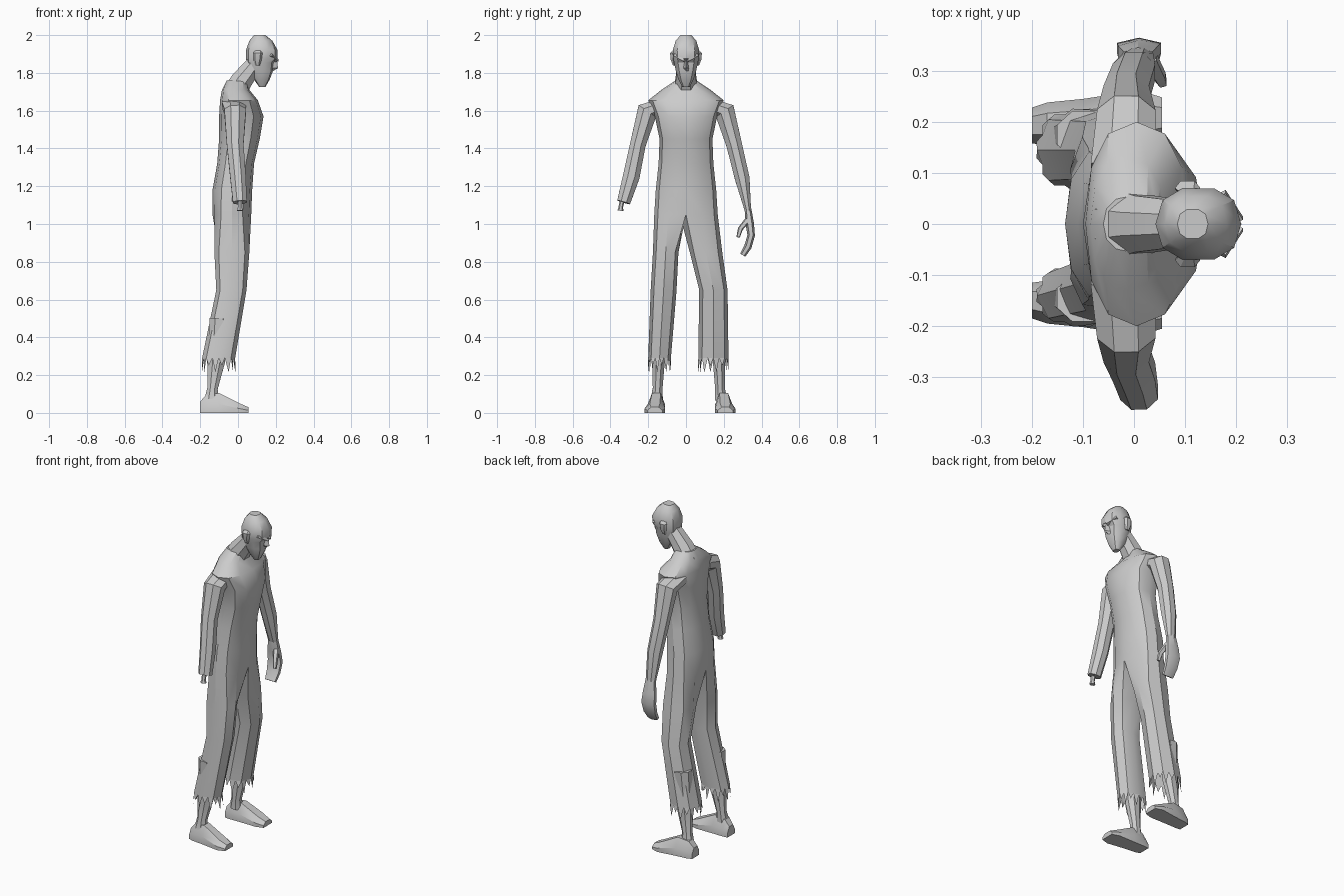
import bpy, bmesh, math
from mathutils import Vector

cube = bpy.data.objects.get("Cube")
if cube:
    bpy.data.objects.remove(cube, do_unlink=True)

grey = bpy.data.materials.new("plain_grey")
grey.use_nodes = True
grey.diffuse_color = (0.6, 0.6, 0.6, 1)
grey.node_tree.nodes["Principled BSDF"].inputs["Base Color"].default_value = grey.diffuse_color


def finish(bm, name, angle=32):
    bmesh.ops.recalc_face_normals(bm, faces=bm.faces)
    me = bpy.data.meshes.new(name)
    bm.to_mesh(me)
    bm.free()
    me.materials.append(grey)
    ob = bpy.data.objects.new(name, me)
    bpy.context.collection.objects.link(ob)
    bpy.ops.object.select_all(action='DESELECT')
    ob.select_set(True)
    bpy.context.view_layer.objects.active = ob
    bpy.ops.object.shade_smooth_by_angle(angle=math.radians(angle))
    return ob


def bridge(bm, a, b):
    n = len(a)
    for i in range(n):
        j = (i + 1) % n
        bm.faces.new((a[i], a[j], b[j], b[i]))


def ring_verts(bm, points):
    return [bm.verts.new(p) for p in points]


def loft(name, rings, caps=True):
    bm = bmesh.new()
    loops = [ring_verts(bm, r) for r in rings]
    for a, b in zip(loops, loops[1:]):
        bridge(bm, a, b)
    if caps:
        bm.faces.new(loops[0])
        bm.faces.new(loops[-1])
    return finish(bm, name)


def oval(z, x0, x1, y0, y1, n, start=0, side=1, power=0.85):
    """Horizontal, slightly boxy oval between the given limits."""
    pts = []
    for k in range(n):
        a = start + math.tau * k / n
        c, s = math.cos(a), math.sin(a)
        c = math.copysign(abs(c) ** power, c)
        s = math.copysign(abs(s) ** power, s)
        pts.append(Vector(((x0 + x1) / 2 + c * (x1 - x0) / 2,
                           side * ((y0 + y1) / 2 + s * (y1 - y0) / 2), z)))
    return pts


def tube(name, path, axis, n=8):
    """Tube through (x, y, z, radius along axis, other radius)."""
    mids = [Vector(p[:3]) for p in path]
    rings = []
    for i, p in enumerate(path):
        t = (mids[min(i + 1, len(mids) - 1)] - mids[max(i - 1, 0)]).normalized()
        v = t.cross(axis).normalized()
        u = v.cross(t)
        rings.append([mids[i] + u * p[3] * math.cos(math.tau * (k + .5) / n)
                      + v * p[4] * math.sin(math.tau * (k + .5) / n) for k in range(n)])
    return loft(name, rings)


X, Y = Vector((1, 0, 0)), Vector((0, 1, 0))

# Torso and trousers as one branching skin
bm = bmesh.new()
torso = [(1.76, -.06, .05, .055), (1.71, -.085, .06, .13), (1.655, -.095, .105, .2),
         (1.57, -.1, .135, .165), (1.45, -.1, .115, .14), (1.32, -.11, .085, .145),
         (1.18, -.135, .075, .16), (1.05, -.135, .07, .168)]
loops = [ring_verts(bm, oval(z, a, b, -w, w, 12)) for z, a, b, w in torso]
for a, b in zip(loops, loops[1:]):
    bridge(bm, a, b)
bm.faces.new(loops[0])
crotch = bm.verts.new((-.03, -.02, 1.0))
pelvis = loops[-1]
legs = {1: [(.85, -.125, .06, .02, .192), (.65, -.115, .045, .07, .22), (.29, -.19, -.015, .065, .225)],
        -1: [(.85, -.125, .06, .04, .175), (.65, -.115, .045, .05, .187), (.29, -.19, -.015, .08, .2)]}
for side, rows in legs.items():
    last = [pelvis[(side * k) % 12] for k in range(7)] + [crotch]
    for z, x0, x1, y0, y1 in rows:
        ring = ring_verts(bm, oval(z, x0, x1, y0, y1, 8, -math.pi / 4, side))
        bridge(bm, last, ring)
        last = ring
    # Ragged hem: two uneven teeth hang from every hem edge
    mid = sum((v.co for v in last), Vector()) / 8
    for i in range(8):
        a, b = last[i], last[(i + 1) % 8]
        m = bm.verts.new((a.co + b.co) / 2)
        for p, q, drop in ((a, m, .075), (m, b, .04)):
            tip = (p.co + q.co) / 2
            tip += (tip - mid) * .08
            tip.z -= drop
            bm.faces.new((p, q, bm.verts.new(tip)))
finish(bm, "torso_and_trousers")

# Neck and head
tube("neck", [(-.02, 0, 1.69, .075, .07), (.02, 0, 1.76, .06, .062), (.09, 0, 1.85, .05, .048)], Y)
skull = [(1.725, .112, .145, .02), (1.765, .085, .168, .042), (1.81, .06, .185, .056),
         (1.855, .045, .19, .066), (1.875, .043, .208, .07), (1.92, .042, .21, .073),
         (1.97, .06, .182, .057), (2.0, .085, .145, .03)]
loft("head", [oval(z, a, b, -w, w, 10) for z, a, b, w in skull])
loft("nose", [[Vector(p) for p in ((.18, -w, z), (x, 0, z), (.18, w, z))]
              for z, x, w in ((1.88, .205, .008), (1.825, .212, .016), (1.81, .185, .014))])
for s in (1, -1):
    loft("ear", [oval(z, a, b, .055, y, 6, 0, s)
                 for z, a, b, y in ((1.84, .09, .115, .07), (1.87, .08, .125, .083), (1.905, .08, .13, .086),
                                    (1.92, .09, .125, .07))])
    # Brow slanting down towards the nose
    tube("brow", [(.206, s * .008, 1.865, .012, .009), (.172, s * .06, 1.895, .012, .009)], X, 4)

# Arms
upper = [(-.02, .11, 1.63, .07, .045), (-.015, .205, 1.597, .062, .06), (-.015, .255, 1.42, .048, .045)]
whole = upper + [(0, .298, 1.24, .045, .042), (.008, .328, 1.07, .032, .018)]
cut = [(x, -y, z, a, b) for x, y, z, a, b in upper + [(0, .29, 1.25, .045, .048), (.01, .33, 1.115, .04, .038)]]
tube("whole_arm", whole, X)
tube("cut_arm", cut, X)
tube("arm_bone", [(.01, -.335, 1.14, .014, .014), (.01, -.345, 1.09, .012, .012),
                  (.01, -.347, 1.07, .018, .016)], X, 6)

# Hand with curled fingers and thumb
tube("hand", [(.008, .328, 1.08, .032, .018), (.008, .338, 1.0, .045, .022), (.01, .345, .94, .05, .02),
              (.01, .328, .88, .045, .02), (.01, .3, .835, .038, .016)], X, 6)
tube("thumb", [(.03, .325, 1.02, .018, .016), (.05, .288, .975, .015, .014),
               (.055, .276, .93, .011, .01)], X, 5)

# Shins and feet
for side, y, foot_y in ((1, .175, .208), (-1, .145, .165)):
    tube("shin", [(-.1, side * y, .5, .055, .05), (-.115, side * y, .27, .05, .035),
                  (-.135, side * (y + .005), .13, .03, .028), (-.14, side * (y + .01), .07, .04, .035)], X)
    rings = []
    for x, w, h, shift in ((-.2, .035, .06, -.015), (-.17, .042, .095, -.012), (-.1, .045, .105, -.008),
                           (.01, .054, .05, 0), (.055, .04, .03, 0)):
        section = ((-w, 0), (w, 0), (w, h * .45), (w * .5, h), (-w * .5, h), (-w, h * .45))
        rings.append([Vector((x, side * (foot_y + shift + u), v)) for u, v in section])
    loft("foot", rings)
